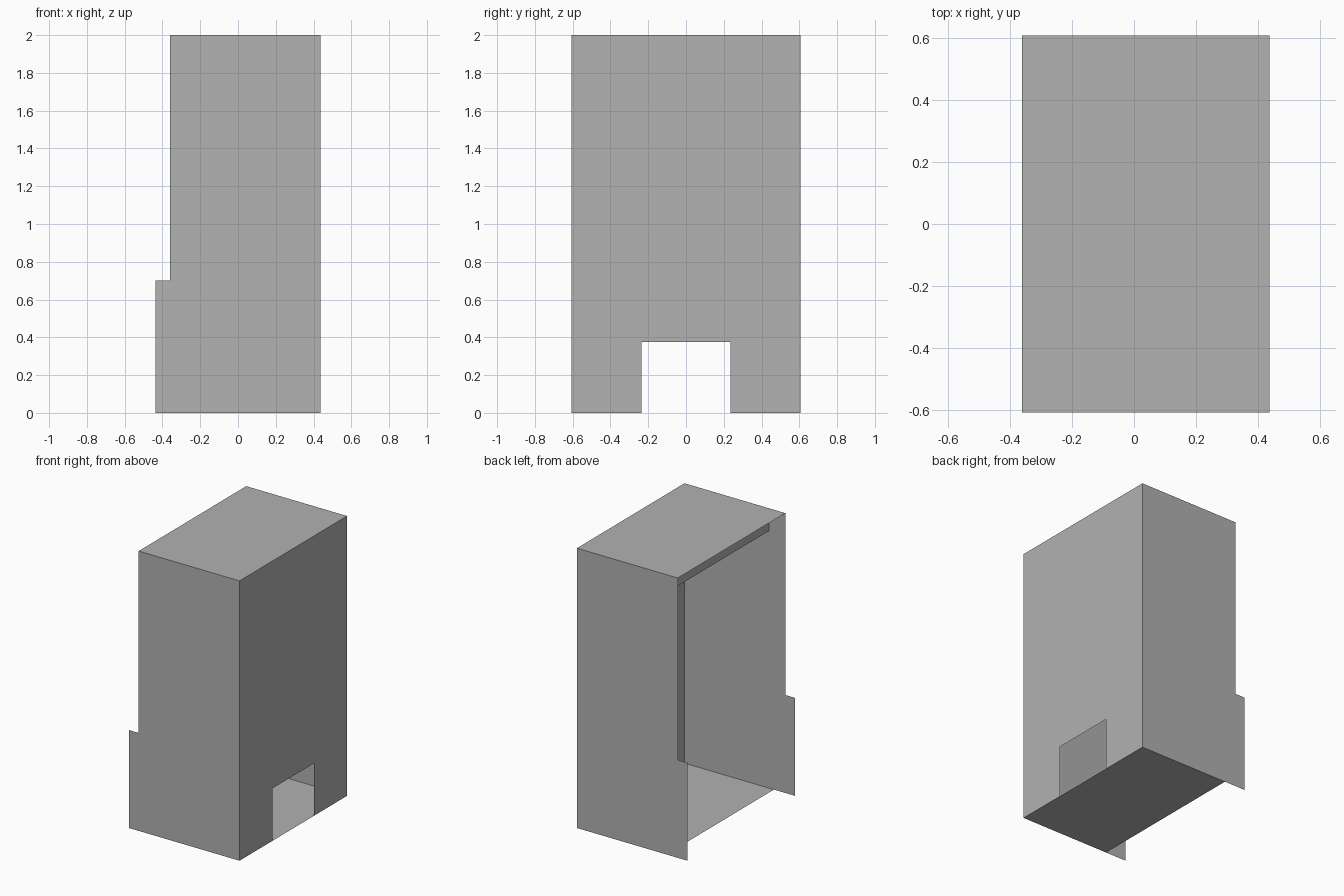
import bpy
from mathutils import Vector

cube = bpy.data.objects.get("Cube")
if cube:
    bpy.data.objects.remove(cube, do_unlink=True)

# One plain grey for the whole carcass
grey = bpy.data.materials.new("plain_grey")
grey.use_nodes = True
colour = (0.445, 0.445, 0.445, 1.0)
grey.diffuse_color = colour
grey.node_tree.nodes["Principled BSDF"].inputs["Base Color"].default_value = colour

X, Y, H = 0.437, 0.607, 2.0      # half width, half depth, height
OPEN_X = -0.36                   # upper edge of the open side
FLOOR_X = -0.27                  # edge of the floor
RAIL_X = -0.233                  # position of the top rail
AXES = {"x": (Vector((0, 1, 0)), Vector((0, 0, 1)), Vector((1, 0, 0))),
        "y": (Vector((1, 0, 0)), Vector((0, 0, 1)), Vector((0, 1, 0))),
        "z": (Vector((1, 0, 0)), Vector((0, 1, 0)), Vector((0, 0, 1)))}


def panel(name, axis, offset, outline, flip=False):
    """Thin sheet: a flat outline placed across the given axis."""
    u, v, n = AXES[axis]
    verts = [u * a + v * b + n * offset for a, b in outline]
    if flip:
        verts.reverse()
    mesh = bpy.data.meshes.new(name)
    mesh.from_pydata(verts, [], [range(len(verts))])
    mesh.materials.append(grey)
    obj = bpy.data.objects.new(name, mesh)
    bpy.context.collection.objects.link(obj)
    return obj


def rect(a0, b0, a1, b1):
    return [(a0, b0), (a1, b0), (a1, b1), (a0, b1)]


# Stepped front and back walls
stepped = [(-X, 0), (X, 0), (X, H), (OPEN_X, H), (OPEN_X, 0.7), (-X, 0.7)]
for name, side in (("front_wall", -1), ("back_wall", 1)):
    panel(name, "y", side * Y, stepped, flip=side > 0)

# Closed side wall with a cut-out at its foot
notch = [(-Y, 0), (-0.235, 0), (-0.235, 0.375), (0.235, 0.375),
         (0.235, 0), (Y, 0), (Y, H), (-Y, H)]
panel("left_wall", "x", X, notch)

# Top, floor and the rail hanging inside the open side
panel("top", "z", H, rect(OPEN_X, -Y, X, Y))
panel("floor", "z", 0, rect(FLOOR_X, -Y, X, Y), flip=True)
panel("top_rail", "x", RAIL_X, rect(-Y, 1.84, Y, H), flip=True)
